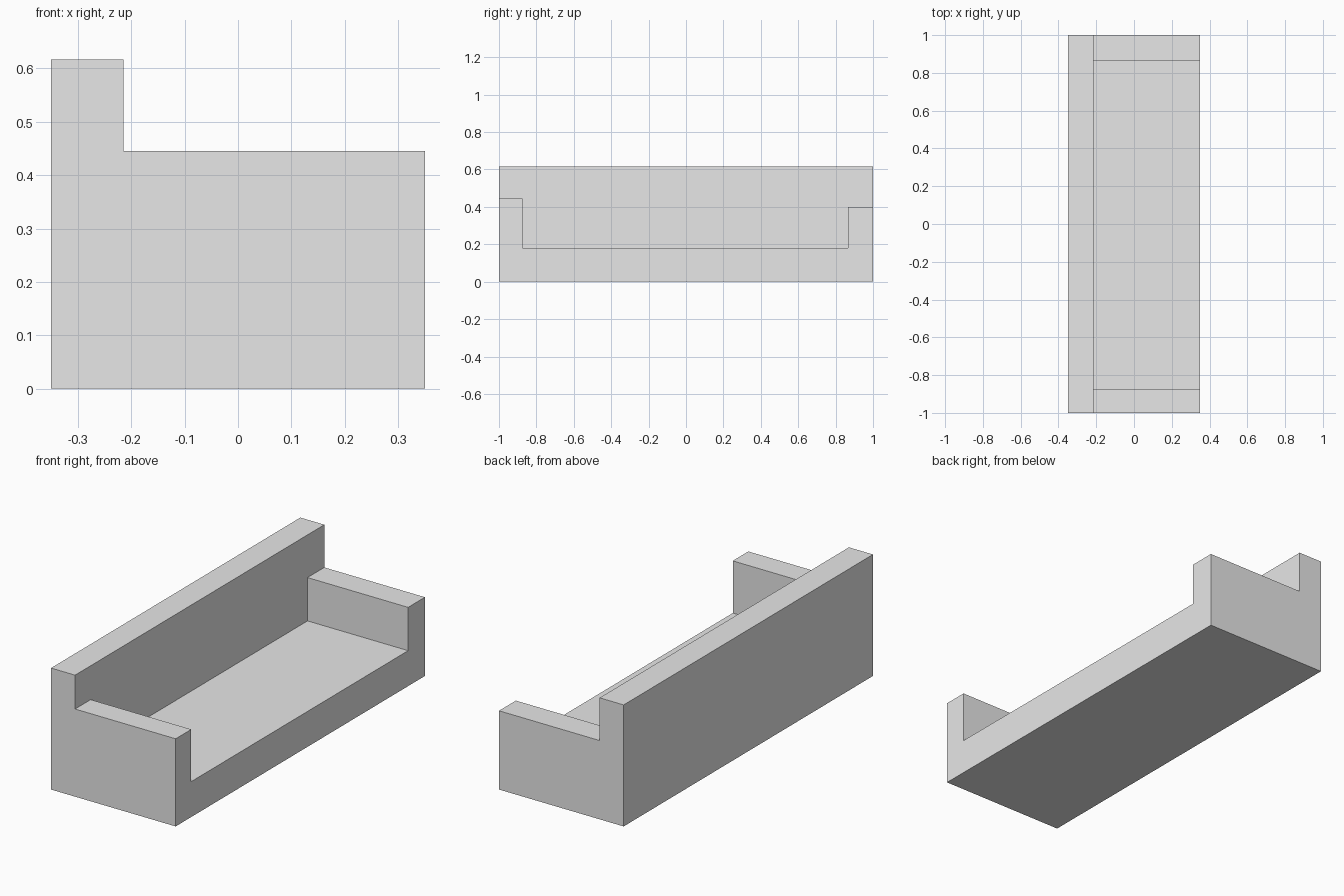
import bpy
import bmesh

default_cube = bpy.data.objects.get("Cube")
if default_cube:
    bpy.data.objects.remove(default_cube, do_unlink=True)

# Upholstery colour
grey = bpy.data.materials.new("light_grey")
grey.use_nodes = True
colour = (0.8, 0.8, 0.8, 1)
grey.diffuse_color = colour
grey.node_tree.nodes["Principled BSDF"].inputs["Base Color"].default_value = colour

# Overall sizes
BACK, FRONT = -0.35, 0.35
BACKREST_FRONT = -0.215
HALF_LENGTH = 1.0
SEAT_Z, BACKREST_Z = 0.18, 0.617
RIGHT_ARM_Z, LEFT_ARM_Z = 0.445, 0.4
RIGHT_ARM_Y, LEFT_ARM_Y = -0.875, 0.865


def extrude_profile(name, profile, x0, x1):
    """Extrude a closed (y, z) outline along x into a solid part."""
    bm = bmesh.new()
    face = bm.faces.new([bm.verts.new((x0, y, z)) for y, z in profile])
    extruded = bmesh.ops.extrude_face_region(bm, geom=[face])["geom"]
    verts = [v for v in extruded if isinstance(v, bmesh.types.BMVert)]
    bmesh.ops.translate(bm, verts=verts, vec=(x1 - x0, 0, 0))
    bmesh.ops.recalc_face_normals(bm, faces=bm.faces)
    mesh = bpy.data.meshes.new(name)
    bm.to_mesh(mesh)
    bm.free()
    mesh.materials.append(grey)
    obj = bpy.data.objects.new(name, mesh)
    bpy.context.collection.objects.link(obj)
    return obj


# Seat and its two unequal arms, as one U-shaped block
extrude_profile("seat_and_arms", [
    (-HALF_LENGTH, 0), (HALF_LENGTH, 0),
    (HALF_LENGTH, LEFT_ARM_Z), (LEFT_ARM_Y, LEFT_ARM_Z),
    (LEFT_ARM_Y, SEAT_Z), (RIGHT_ARM_Y, SEAT_Z),
    (RIGHT_ARM_Y, RIGHT_ARM_Z), (-HALF_LENGTH, RIGHT_ARM_Z),
], BACKREST_FRONT, FRONT)

# Tall backrest running the full length
extrude_profile("backrest", [
    (-HALF_LENGTH, 0), (HALF_LENGTH, 0),
    (HALF_LENGTH, BACKREST_Z), (-HALF_LENGTH, BACKREST_Z),
], BACK, BACKREST_FRONT)
